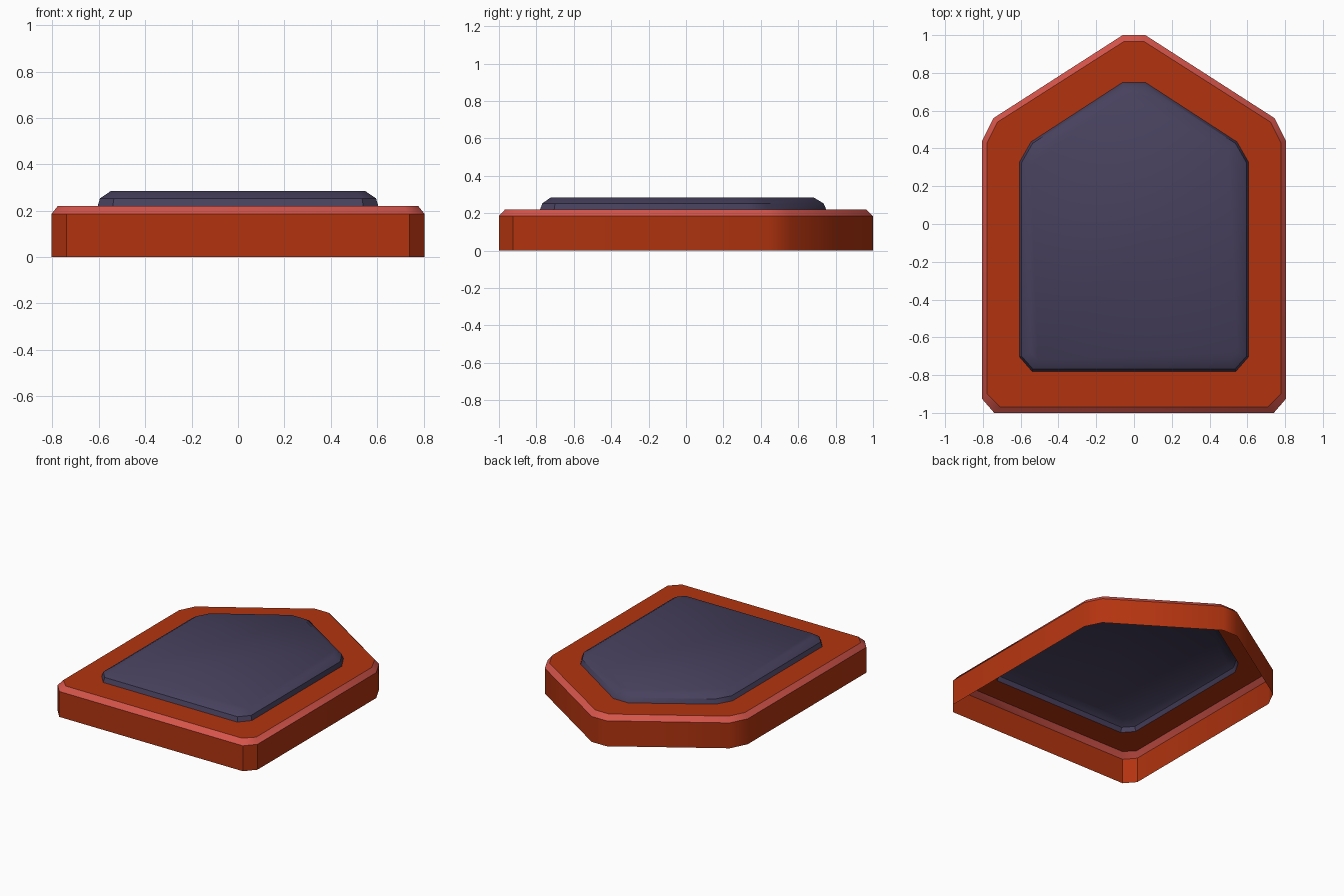
import bpy, math

if "Cube" in bpy.data.objects:
    bpy.data.objects.remove(bpy.data.objects["Cube"])


def material(name, rgb):
    m = bpy.data.materials.new(name)
    m.diffuse_color = (*rgb, 1)
    m.use_nodes = True
    m.node_tree.nodes["Principled BSDF"].inputs["Base Color"].default_value = m.diffuse_color
    return m


orange = material("burnt orange", (0.45, 0.034, 0.005))
coral = material("coral edge", (0.66, 0.09, 0.07))
slate = material("slate purple", (0.063, 0.052, 0.11))


def outline(half, z):
    """Mirror the right half of a house-shaped outline (bottom to apex)."""
    return [(x, y, z) for x, y in half] + [(-x, y, z) for x, y in reversed(half)]


def loft(name, rings, band_mats, mats, cap=False):
    """Join matching outlines with bands; each band has its own material."""
    n = len(rings[0])
    verts = [v for r in rings for v in r]
    faces, idx = [], []
    for k, m in enumerate(band_mats):
        for i in range(n):
            j = (i + 1) % n
            faces.append((k * n + i, k * n + j, (k + 1) * n + j, (k + 1) * n + i))
            idx.append(m)
    if cap:
        faces.append(tuple(range((len(rings) - 1) * n, len(rings) * n)))
        idx.append(0)
    me = bpy.data.meshes.new(name)
    me.from_pydata(verts, [], faces)
    for m in mats:
        me.materials.append(m)
    for p, m in zip(me.polygons, idx):
        p.material_index = m
    ob = bpy.data.objects.new(name, me)
    bpy.context.collection.objects.link(ob)
    bpy.context.view_layer.objects.active = ob
    ob.select_set(True)
    bpy.ops.object.shade_smooth_by_angle(angle=math.radians(35))
    ob.select_set(False)
    return ob


# Right halves of the outlines
outer = [(.74, -1), (.805, -.925), (.805, .44), (.745, .56), (.06, 1)]
rim = [(.71, -.968), (.777, -.9), (.777, .43), (.722, .54), (.055, .965)]
base = [(.54, -.78), (.605, -.705), (.605, .33), (.545, .435), (.06, .75)]
mid = [(.535, -.768), (.595, -.7), (.595, .325), (.537, .427), (.057, .735)]
top = [(.508, -.722), (.548, -.68), (.548, .31), (.5, .395), (.045, .682)]

# Open-bottomed frame: wall, coral chamfer, flat top ring around the panel
loft("frame", [outline(outer, 0), outline(outer, .185), outline(rim, .22),
               outline(base, .22)], [0, 1, 0], [orange, coral])

# Raised panel, open underneath
loft("raised_panel", [outline(base, .22), outline(mid, .253), outline(top, .285)],
     [0, 0], [slate], cap=True)
